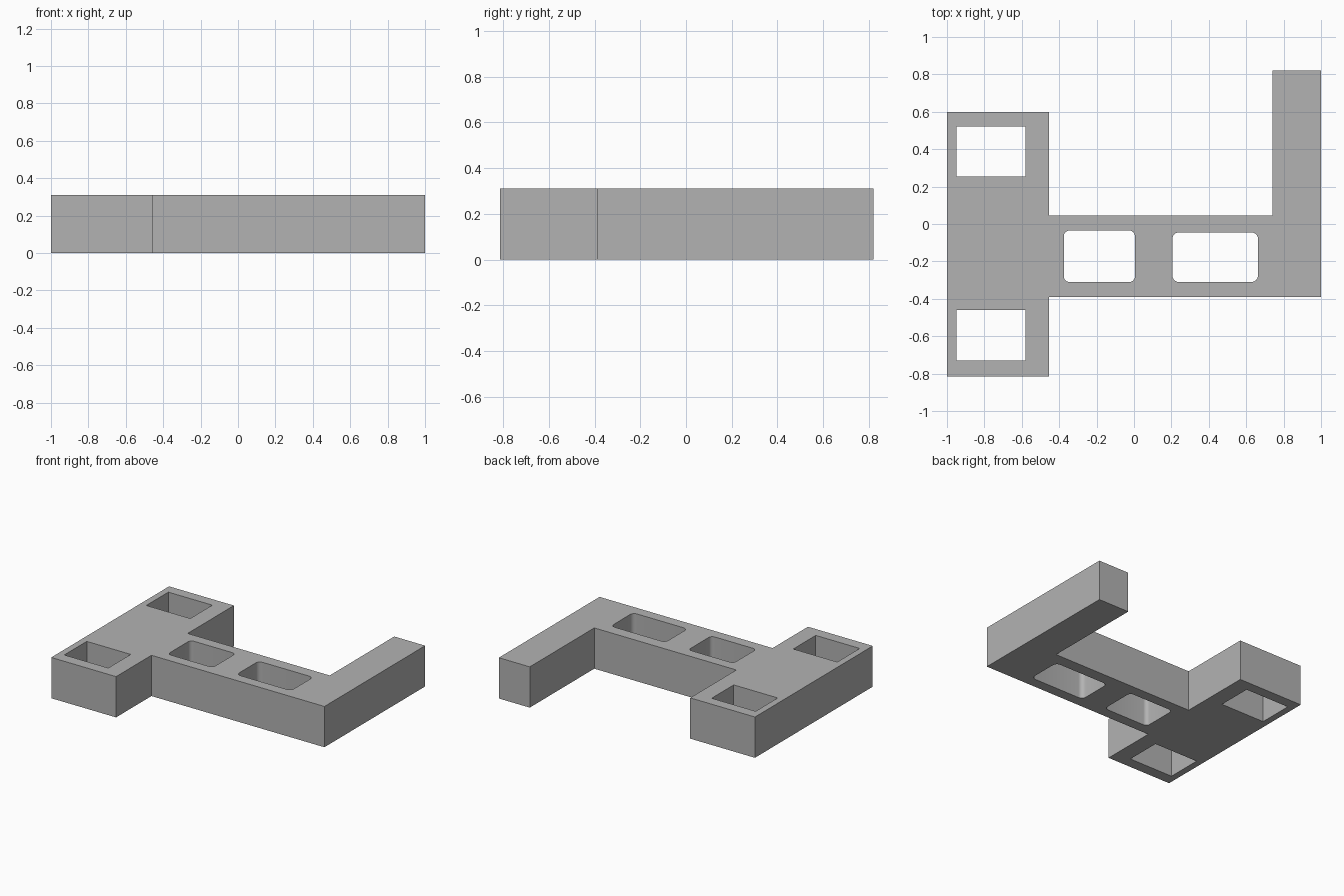
import bpy
import bmesh
from math import cos, sin, pi, radians
from mathutils import Vector

HEIGHT = 0.31

cube = bpy.data.objects.get("Cube")
if cube:
    bpy.data.objects.remove(cube, do_unlink=True)

# Single neutral grey
grey = bpy.data.materials.new("neutral grey")
grey.use_nodes = True
colour = (0.45, 0.45, 0.45, 1)
grey.diffuse_color = colour
grey.node_tree.nodes["Principled BSDF"].inputs["Base Color"].default_value = colour


def rectangle(x0, x1, y0, y1, radius=0, steps=6):
    """Corner points of a rectangle, with rounded corners if radius is set."""
    if not radius:
        return [(x0, y0), (x1, y0), (x1, y1), (x0, y1)]
    centres = [(x1 - radius, y1 - radius), (x0 + radius, y1 - radius),
               (x0 + radius, y0 + radius), (x1 - radius, y0 + radius)]
    points = []
    for corner, (cx, cy) in enumerate(centres):
        for i in range(steps + 1):
            a = (corner + i / steps) * pi / 2
            points.append((cx + radius * cos(a), cy + radius * sin(a)))
    return points


# Outline: wide left wing, connecting bar, long right arm
outline = [(-1, -0.815), (-0.455, -0.815), (-0.455, -0.39), (1, -0.39),
           (1, 0.82), (0.74, 0.82), (0.74, 0.045), (-0.455, 0.045),
           (-0.455, 0.6), (-1, 0.6)]

# Courtyards: two square-cornered in the wing, two rounded in the bar
courtyards = [
    rectangle(-0.95, -0.58, 0.255, 0.52),
    rectangle(-0.95, -0.58, -0.73, -0.46),
    rectangle(-0.375, 0.005, -0.31, -0.035, 0.03),
    rectangle(0.205, 0.663, -0.31, -0.045, 0.035),
]

# Fill the plan, then raise it to a solid block
bm = bmesh.new()
edges = []
for loop in [outline] + courtyards:
    verts = [bm.verts.new((x, y, 0)) for x, y in loop]
    edges += [bm.edges.new((v, verts[i - 1])) for i, v in enumerate(verts)]
bmesh.ops.triangle_fill(bm, edges=edges, use_beauty=True, normal=Vector((0, 0, 1)))
raised = bmesh.ops.extrude_face_region(bm, geom=bm.faces[:], use_keep_orig=True)
top = [g for g in raised["geom"] if isinstance(g, bmesh.types.BMVert)]
bmesh.ops.translate(bm, verts=top, vec=(0, 0, HEIGHT))
bmesh.ops.recalc_face_normals(bm, faces=bm.faces[:])

mesh = bpy.data.meshes.new("building_block")
bm.to_mesh(mesh)
bm.free()
mesh.materials.append(grey)
block = bpy.data.objects.new("building_block", mesh)
bpy.context.collection.objects.link(block)

# Smooth only the rounded courtyard corners
bpy.ops.object.select_all(action="DESELECT")
block.select_set(True)
bpy.context.view_layer.objects.active = block
bpy.ops.object.shade_smooth_by_angle(angle=radians(30))
